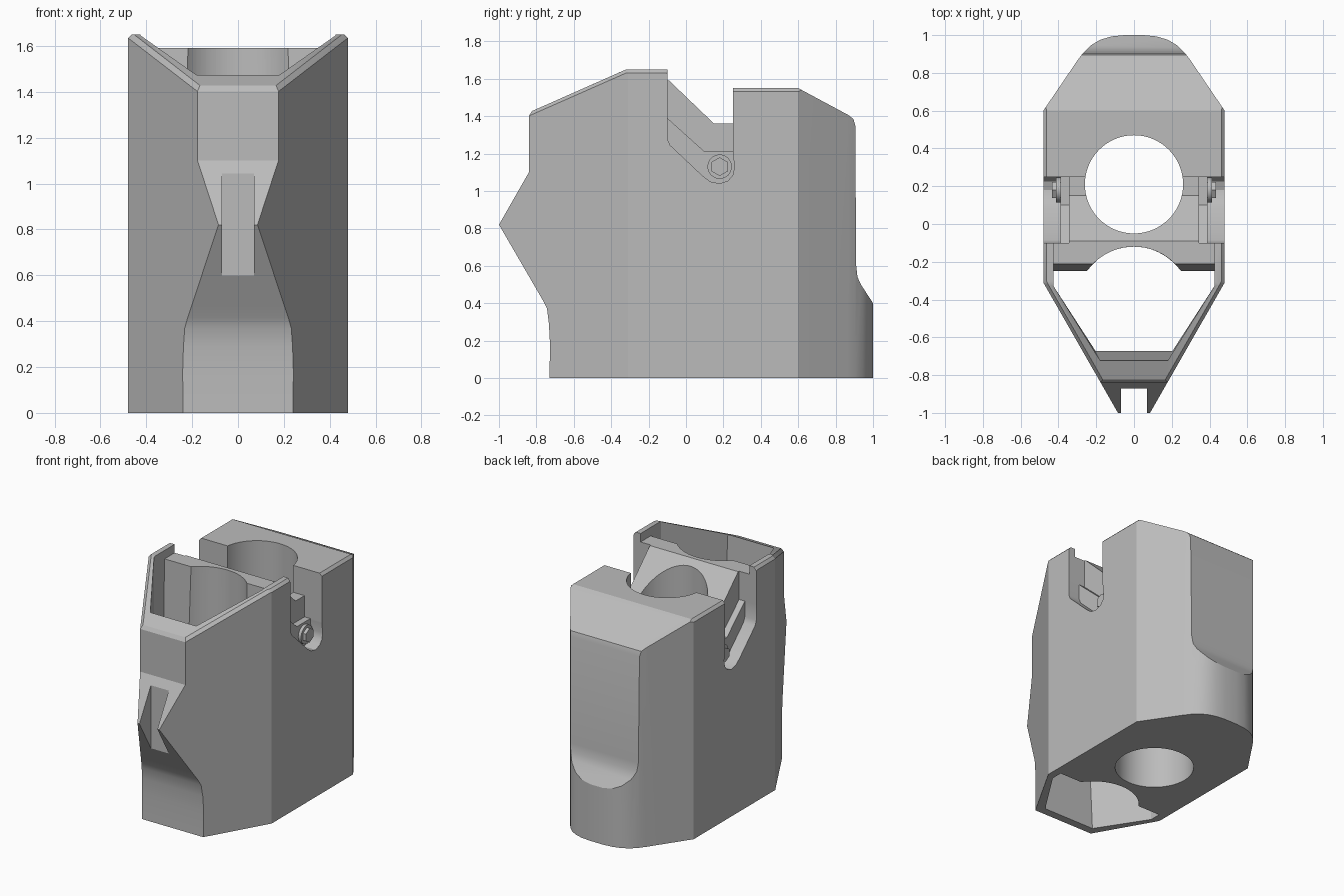
import bpy, bmesh, math

cube = bpy.data.objects.get("Cube")
if cube:
    bpy.data.objects.remove(cube, do_unlink=True)

grey = bpy.data.materials.new("plain_grey")
grey.use_nodes = True
COLOUR = (0.5, 0.5, 0.5, 1)
grey.diffuse_color = COLOUR
grey.node_tree.nodes["Principled BSDF"].inputs["Base Color"].default_value = COLOUR


def loft(name, low, high):
    """Closed solid between two rings of equal length."""
    bm = bmesh.new()
    a = [bm.verts.new(p) for p in low]
    b = [bm.verts.new(p) for p in high]
    bm.faces.new(a)
    bm.faces.new(b)
    for i in range(len(a)):
        j = (i + 1) % len(a)
        bm.faces.new((a[i], a[j], b[j], b[i]))
    bmesh.ops.recalc_face_normals(bm, faces=bm.faces)
    mesh = bpy.data.meshes.new(name)
    bm.to_mesh(mesh)
    bm.free()
    mesh.materials.append(grey)
    ob = bpy.data.objects.new(name, mesh)
    bpy.context.collection.objects.link(ob)
    return ob


def side_prism(name, pts, x0, x1):
    return loft(name, [(x0, y, z) for y, z in pts], [(x1, y, z) for y, z in pts])


def plan_prism(name, pts, z0, z1):
    return loft(name, [(x, y, z0) for x, y in pts], [(x, y, z1) for x, y in pts])


def mirrored(half):
    return half + [(-x, y) for x, y in reversed(half)]


def combine(target, tool, operation="DIFFERENCE"):
    tool.hide_render = True
    mod = target.modifiers.new("cut", "BOOLEAN")
    mod.operation, mod.solver, mod.object = operation, "EXACT", tool
    bpy.context.view_layer.objects.active = target
    bpy.ops.object.modifier_apply(modifier=mod.name)
    bpy.data.objects.remove(tool, do_unlink=True)


def smooth(ob):
    bpy.ops.object.select_all(action="DESELECT")
    ob.select_set(True)
    bpy.context.view_layer.objects.active = ob
    bpy.ops.object.shade_smooth_by_angle(angle=math.radians(28))


# Outer shell: plan outline crossed with side outline
plan = mirrored([(0.085, -1.0), (0.48, -0.31), (0.48, 0.6), (0.3, 0.865), (0.27, 0.905),
                 (0.23, 0.945), (0.18, 0.975), (0.12, 0.993), (0.05, 1.0)])
side = [(-0.73, 0), (-0.727, 0.18), (-0.723, 0.27), (-0.743, 0.37), (-0.765, 0.415),
        (-0.797, 0.47), (-1.0, 0.82), (-0.84, 1.1), (-0.84, 1.42), (-0.32, 1.65),
        (-0.1, 1.65), (0.0, 1.55), (0.6, 1.55), (0.87, 1.405), (0.895, 1.385),
        (0.905, 1.35), (0.91, 0.6), (0.917, 0.54), (0.935, 0.5), (1.0, 0.4), (1.0, 0)]
side[2] = (-0.733, 0.29)
body = plan_prism("body", plan, 0, 2)
combine(body, side_prism("side_outline", side, -0.7, 0.7), "INTERSECT")

# Chamfer the upper rim
bm = bmesh.new()
bm.from_mesh(body.data)
bmesh.ops.remove_doubles(bm, verts=bm.verts, dist=0.0005)
rim = [e for e in bm.edges if len(e.link_faces) == 2 and min(v.co.z for v in e.verts) > 1.41
       and e.calc_face_angle(0) > 0.9]
bmesh.ops.bevel(bm, geom=rim, offset=0.018, segments=1, affect="EDGES", clamp_overlap=True)
bm.to_mesh(body.data)
bm.free()


# Open front chamber with a rounded bay in its rear wall
def chamber_ring(z, y_rear, y_front, x_front):
    start = math.asin((y_rear + 0.425) / 0.305)
    steps = 20
    ring = [(0.305 * math.cos(t), -0.425 + 0.305 * math.sin(t), z)
            for t in (start + (math.pi - 2 * start) * i / steps for i in range(steps + 1))]
    return ring + [(-0.425, y_rear, z), (-0.425, -0.33, z), (-x_front, y_front, z),
                   (x_front, y_front, z), (0.425, -0.33, z), (0.425, y_rear, z)]


combine(body, loft("chamber", chamber_ring(-0.05, -0.25, -0.67, 0.205),
                   chamber_ring(1.7, -0.21, -0.73, 0.175)))

# Gap between the front rim and the rear block, with a sloping floor
floor = [(-0.3, 1.59), (-0.09, 1.59), (0.15, 1.36), (0.25, 1.36), (0.25, 1.8), (-0.3, 1.8)]
combine(body, side_prism("gap", floor, -0.425, 0.425))

# Stepped side notches: an inner rail ledge and a deeper outer opening
ledge = [(-0.1, 1.39), (0.1, 1.21), (0.25, 1.21), (0.25, 1.8), (-0.1, 1.8)]
notch = [(-0.1, 1.28), (-0.085, 1.245), (0.09, 1.08), (0.13, 1.05), (0.18, 1.04),
         (0.225, 1.055), (0.25, 1.085), (0.26, 1.13), (0.25, 1.2), (0.25, 1.8), (-0.1, 1.8)]
for s in (-1, 1):
    combine(body, side_prism("ledge_cut", ledge, s * 0.345, s * 0.6))
    combine(body, side_prism("notch_cut", notch, s * 0.39, s * 0.6))

# Round shaft through the full height
shaft = [(0.26 * math.cos(i * math.tau / 64), 0.21 + 0.26 * math.sin(i * math.tau / 64))
         for i in range(64)]
combine(body, plan_prism("shaft", shaft, -0.1, 2))

# Slot in the front beak
slot = [(-0.07, -1.1), (0.07, -1.1), (0.07, -0.872), (-0.07, -0.872)]
combine(body, plan_prism("slot", slot, 0.5, 1.12))
smooth(body)

# Hexagonal bolt with a round collar on each side
for s, label in ((1, "left"), (-1, "right")):
    for part, radius, count, x0, x1 in (("collar", 0.065, 32, 0.38, 0.412),
                                        ("bolt", 0.05, 6, 0.40, 0.435)):
        ring = [(0.18 + radius * math.sin(i * math.tau / count),
                 1.13 + radius * math.cos(i * math.tau / count)) for i in range(count)]
        smooth(side_prism(f"{label}_{part}", ring, s * x0, s * x1))
